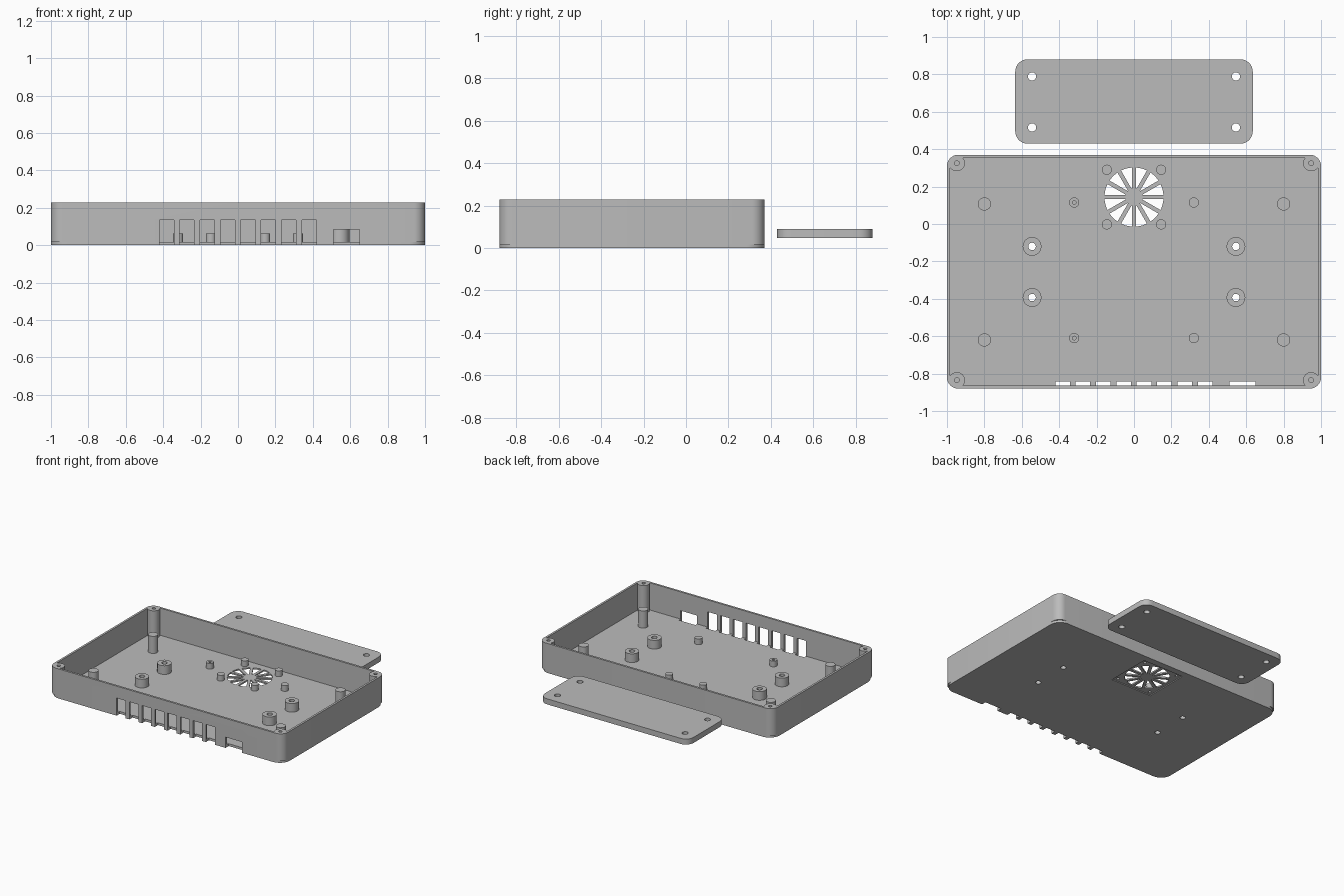
import bpy, bmesh
from math import sin, cos, pi, radians

if "Cube" in bpy.data.objects:
    bpy.data.objects.remove(bpy.data.objects["Cube"], do_unlink=True)

grey = bpy.data.materials.new("plain_grey")
grey.use_nodes = True
GREY = (0.5, 0.5, 0.5, 1)
grey.diffuse_color = GREY
grey.node_tree.nodes["Principled BSDF"].inputs["Base Color"].default_value = GREY


def rounded(x0, x1, y0, y1, r, n=8):
    """Outline of a rectangle with rounded corners."""
    centres = [(x1 - r, y1 - r), (x0 + r, y1 - r), (x0 + r, y0 + r), (x1 - r, y0 + r)]
    return [(cx + r * cos((q + i / n) * pi / 2), cy + r * sin((q + i / n) * pi / 2))
            for q, (cx, cy) in enumerate(centres) for i in range(n + 1)]


def rect(x0, x1, y0, y1):
    return [(x0, y0), (x1, y0), (x1, y1), (x0, y1)]


def circle(x, y, r, n=32):
    return [(x + r * cos(2 * pi * i / n), y + r * sin(2 * pi * i / n)) for i in range(n)]


def prisms(name, parts):
    """One object from several (outline, bottom, top) extrusions."""
    bm = bmesh.new()
    for outline, z0, z1 in parts:
        low = [bm.verts.new((x, y, z0)) for x, y in outline]
        high = [bm.verts.new((x, y, z1)) for x, y in outline]
        bm.faces.new(low[::-1])
        bm.faces.new(high)
        for i in range(len(low)):
            j = (i + 1) % len(low)
            bm.faces.new((low[i], low[j], high[j], high[i]))
    mesh = bpy.data.meshes.new(name)
    bm.to_mesh(mesh)
    bm.free()
    mesh.materials.append(grey)
    ob = bpy.data.objects.new(name, mesh)
    bpy.context.collection.objects.link(ob)
    return ob


def boolean(ob, parts, operation="DIFFERENCE"):
    """Cut or join extrusions and bake the result."""
    tool = prisms("cutter", parts)
    tool.hide_render = True
    mod = ob.modifiers.new("boolean", "BOOLEAN")
    mod.operation, mod.solver, mod.object = operation, "EXACT", tool
    bpy.context.view_layer.update()
    deps = bpy.context.evaluated_depsgraph_get()
    mesh = bpy.data.meshes.new_from_object(ob.evaluated_get(deps))
    ob.modifiers.clear()
    ob.data = mesh
    bpy.data.objects.remove(tool, do_unlink=True)


def smooth(ob):
    bpy.ops.object.select_all(action="DESELECT")
    ob.select_set(True)
    bpy.context.view_layer.objects.active = ob
    bpy.ops.object.shade_smooth_by_angle(angle=radians(30))


# Main dimensions
FRONT, BACK, HEIGHT, FLOOR, WALL = -0.88, 0.37, 0.228, 0.018, 0.016
FAN_Y = 0.144
SIDES = (-1, 1)
corner_pts = [(s * 0.947, y) for s in SIDES for y in (FRONT + 0.045, BACK - 0.045)]
support_pts = [(s * 0.8, y) for s in SIDES for y in (-0.62, 0.107)]
mount_pts = [(s * 0.545, y) for s in SIDES for y in (-0.393, -0.12)]
board_pts = [(s * 0.32, y) for s in SIDES for y in (-0.61, 0.115)]
fan_pts = [(s * 0.145, FAN_Y + t * 0.146) for s in SIDES for t in SIDES]

# Ventilation slots and port opening in the front edge
openings = [(rect(x - 0.039, x + 0.039, FRONT - 0.05, FRONT + 0.038), -0.1, 0.136)
            for x in (-0.382 + 0.1089 * i for i in range(8))]
openings.append((rect(0.51, 0.65, FRONT - 0.05, FRONT + 0.038), -0.1, 0.083))

# Fan grille: twelve openings between straight spokes
grille = []
for k in range(12):
    mid = (k + 0.5) * pi / 6
    wedge = []
    for r, order in ((0.158, 1), (0.047, -1)):
        half = pi / 12 - 0.011 / r
        wedge += [(r * cos(mid + order * half * t), FAN_Y + r * sin(mid + order * half * t))
                  for t in (-1, -0.33, 0.33, 1)]
    grille.append((wedge, -0.1, 0.1))

# Floor with recess, grille and screw holes
floor = prisms("tray_floor", [(rounded(-1, 1, FRONT, BACK, 0.085), 0, FLOOR)])
boolean(floor, [(rect(-0.175, 0.175, FAN_Y - 0.175, FAN_Y + 0.175), -0.1, 0.007)])
boolean(floor, grille + openings
        + [(circle(x, y, 0.02), -0.1, 0.1) for x, y in mount_pts]
        + [(circle(x, y, 0.011), -0.1, 0.1) for x, y in fan_pts])

# Surrounding wall with corner screw posts
wall = prisms("tray_wall", [(rounded(-1, 1, FRONT, BACK, 0.06), FLOOR, HEIGHT)])
boolean(wall, [(rounded(-1 + WALL, 1 - WALL, FRONT + WALL, BACK - WALL, 0.045), -0.1, 0.4)])
boolean(wall, openings)
boolean(wall, [(circle(x, y, 0.043), FLOOR, HEIGHT) for x, y in corner_pts], "UNION")
boolean(wall, [(circle(x, y, 0.013, 16), 0.08, 0.4) for x, y in corner_pts])

# Posts standing on the floor
supports = prisms("support_posts", [(circle(x, y, 0.035), FLOOR, 0.15) for x, y in support_pts])
mounts = prisms("mounting_posts", [(circle(x, y, 0.05), FLOOR, 0.085) for x, y in mount_pts])
boolean(mounts, [(circle(x, y, 0.02), -0.1, 0.4) for x, y in mount_pts])
boards = prisms("board_posts", [(circle(x, y, 0.027), FLOOR, 0.062) for x, y in board_pts])
boolean(boards, [(circle(x, y, 0.01, 16), 0.03, 0.4) for x, y in board_pts if x < 0])
fans = prisms("fan_posts", [(circle(x, y, 0.027), FLOOR, 0.062) for x, y in fan_pts])
boolean(fans, [(circle(x, y, 0.011), -0.1, 0.05) for x, y in fan_pts])

# Separate clamping plate behind the tray
plate = prisms("clamping_plate", [(rounded(-0.635, 0.635, 0.43, 0.88, 0.065), 0.047, 0.09)])
boolean(plate, [(circle(s * 0.545, y, 0.022), -0.1, 0.4) for s in SIDES for y in (0.516, 0.789)])

for part in (floor, wall, supports, mounts, boards, fans, plate):
    smooth(part)
